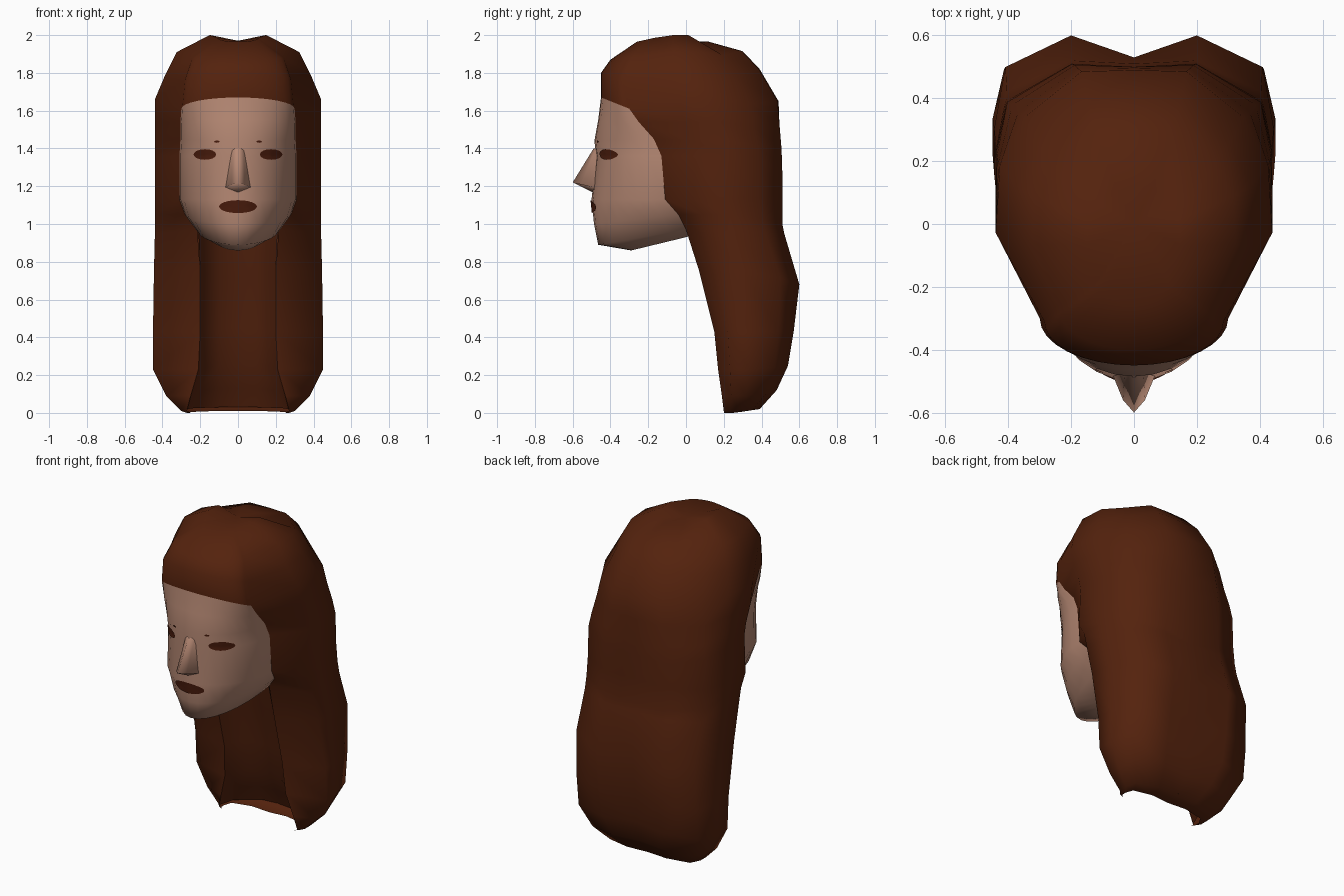
import bpy, bmesh, math
from mathutils import Vector
from mathutils.bvhtree import BVHTree

if "Cube" in bpy.data.objects:
    bpy.data.objects.remove(bpy.data.objects["Cube"])


def material(name, rgb):
    m = bpy.data.materials.new(name)
    m.diffuse_color = (*rgb, 1)
    m.use_nodes = True
    m.node_tree.nodes["Principled BSDF"].inputs["Base Color"].default_value = m.diffuse_color
    return m


HAIR = material("auburn hair", (0.088, 0.016, 0.004))
SKIN = material("skin", (0.47, 0.25, 0.175))
DARK = material("dark red brown", (0.07, 0.012, 0.004))

# Head rows, top to jaw: front z, edge z, front y, edge x, edge y, side z, side x, back z, back y
HEAD = [
    (1.965, 1.985, -.26, .110, -.17, 2.00, .150, 1.965, .13),
    (1.87, 1.885, -.40, .245, -.26, 1.91, .325, 1.915, .31),
    (1.80, 1.76, -.45, .285, -.31, 1.79, .385, 1.82, .40),
    (1.67, 1.61, -.45, .300, -.30, 1.66, .440, 1.65, .50),
    (1.55, 1.54, -.465, .305, -.25, 1.54, .440, 1.52, .505),
    (1.44, 1.45, -.485, .305, -.17, 1.44, .440, 1.40, .51),
    (1.36, 1.36, -.475, .310, -.13, 1.36, .440, 1.30, .51),
    (1.13, 1.13, -.50, .310, -.11, 1.13, .440, 1.15, .51),
    (1.00, 1.05, -.487, .280, -.04, 1.05, .440, 1.00, .51),
    (0.89, 0.97, -.465, .215, .00, 0.95, .440, 0.95, .52),
]
UNDER_JAW = (.86, .94, -.29, .14, .04, .94, .2, .94, .1)
# Long hair rows: z, edge x, edge y, side x, back z, back y
LENGTHS = [
    (.75, .20, .07, .445, .68, .60),
    (.43, .20, .15, .45, .43, .57),
    (.23, .21, .17, .45, .25, .54),
    (.09, .25, .19, .38, .12, .48),
    (.01, .27, .20, .30, .02, .39),
    (.00, .25, .20, .27, .01, .31),
]
# Inner panel between the strands: z, edge x, edge y, panel z, panel y
INNER = [
    (.97, .21, .00, .97, .14), (.75, .20, .07, .72, .19), (.43, .20, .15, .45, .26),
    (.23, .21, .17, .25, .29), (.10, .25, .19, .13, .35), (.02, .27, .20, .03, .39),
]
BROW, FRONT = 3, 8   # first face row, number of front column steps


def clamp(v):
    return max(0, min(1, v))


def front_points(r):
    """Rounded half section from the centre of the face to the hairline."""
    zf, ze, yf, xe, ye = r[:5]
    out = []
    for k in range(FRONT + 1):
        t = math.pi / 2 * k / FRONT
        c = math.cos(t)
        out.append((xe * math.sin(t), ye + (yf - ye) * c, ze + (zf - ze) * c))
    return out


def hair_points(r):
    """Half section from the hairline round the side to the back centre."""
    ze, xe, ye, zs, sx, zb, by = r[1], r[3], r[4], r[5], r[6], r[7], r[8]
    d = by - ye
    f = .17 + .17 * clamp((zs - .75) / .9)              # side corner moves forward lower down
    crown = clamp((zs - 1.35) / .3)                     # crown is rounder at the back corners
    dip = max(.01, min(.07, (.97 - zb) * .3) * clamp(zb / .35))   # groove down the back
    return [(xe, ye, ze), (sx, ye + f * d, zs), (sx * (1 - .03 * crown), ye + (f + .27) * d, zs),
            ((.92 - .13 * crown) * sx, ye + (.81 - .01 * crown) * d, (zs + zb) / 2 - .02 * crown),
            ((.45 - .07 * crown) * sx, by - .015 * crown, zb), (0, by - dip, zb)]


def inner_points(r):
    z, xe, ye, zp, py = r
    return [(0, py, zp), (.10, py - .01, zp), (xe - .035, (ye + py) / 2, (z + zp) / 2), (xe, ye, z)]


def loft(bm, rows):
    grid = [[bm.verts.new(p) for p in row] for row in rows]
    for a, b in zip(grid, grid[1:]):
        for j in range(len(a) - 1):
            bm.faces.new((a[j], b[j], b[j + 1], a[j + 1]))
    return grid


def finish(name, bm, mat):
    """Turn a half mesh into a mirrored, smooth object."""
    bmesh.ops.remove_doubles(bm, verts=bm.verts, dist=1e-4)
    me = bpy.data.meshes.new(name)
    bm.to_mesh(me)
    bm.free()
    me.materials.append(mat)
    for p in me.polygons:
        p.use_smooth = True
    ob = bpy.data.objects.new(name, me)
    bpy.context.collection.objects.link(ob)
    ob.modifiers.new("mirror", 'MIRROR').merge_threshold = .0005
    return ob


# Hair: crown, fringe over the forehead, then the long open curtain
bm = bmesh.new()
crown = loft(bm, [front_points(r) + hair_points(r)[1:] for r in HEAD[:BROW + 1]])
top = bm.verts.new((0, 0, 1.97))
for a, b in zip(crown[0], crown[0][1:]):
    bm.faces.new((top, a, b))
lengths = [(z, z, 0, xe, ye, z, sx, zb, by) for z, xe, ye, sx, zb, by in LENGTHS]
loft(bm, [hair_points(r) for r in HEAD[BROW:] + lengths])
finish("hair", bm, HAIR)

# Recessed hair behind the neck, between the side strands
bm = bmesh.new()
loft(bm, [inner_points(r) for r in INNER])
finish("inner_hair", bm, HAIR)

# Face with closed jaw underside
bm = bmesh.new()
face = loft(bm, [front_points(r) for r in HEAD[BROW:] + [UNDER_JAW]])
neck = bm.verts.new((0, .04, .94))
for a, b in zip(face[-1], face[-1][1:]):
    bm.faces.new((neck, b, a))
tree = BVHTree.FromBMesh(bm)
finish("face", bm, SKIN)

# Nose
bm = bmesh.new()
bridge, side, tip, ala, wing, base = [bm.verts.new(p) for p in (
    (0, -.489, 1.40), (.03, -.47, 1.40), (0, -.60, 1.22),
    (.035, -.56, 1.21), (.072, -.47, 1.19), (0, -.49, 1.165))]
for f in ((bridge, tip, ala, side), (side, ala, wing), (tip, base, wing, ala)):
    bm.faces.new(f)
finish("nose", bm, SKIN)


def face_plate(name, cx, cz, rx, rz, half=False, rings=4, n=16):
    """Thin oval laid onto the face surface."""
    bm = bmesh.new()
    start, span = (-math.pi / 2, math.pi) if half else (0, 2 * math.pi)
    rows = []
    for i in range(rings + 1):
        s, row = i / rings, []
        for k in range(n + 1):
            a = start + span * k / n
            x = max(0, cx + rx * s * math.cos(a))
            z = cz + rz * s * math.sin(a)
            hit = tree.ray_cast(Vector((x + 1e-5, -2, z)), Vector((0, 1, 0)))[0]
            row.append((x, hit.y - .006, z))
        rows.append(row)
    loft(bm, rows)
    bmesh.ops.dissolve_degenerate(bm, edges=bm.edges, dist=1e-5)
    finish(name, bm, DARK)


# Painted eyes, brow marks and lips
face_plate("eyes", .175, 1.368, .06, .028)
face_plate("brow_marks", .112, 1.436, .014, .006, rings=1)
face_plate("lips", 0, 1.092, .10, .034, half=True)
